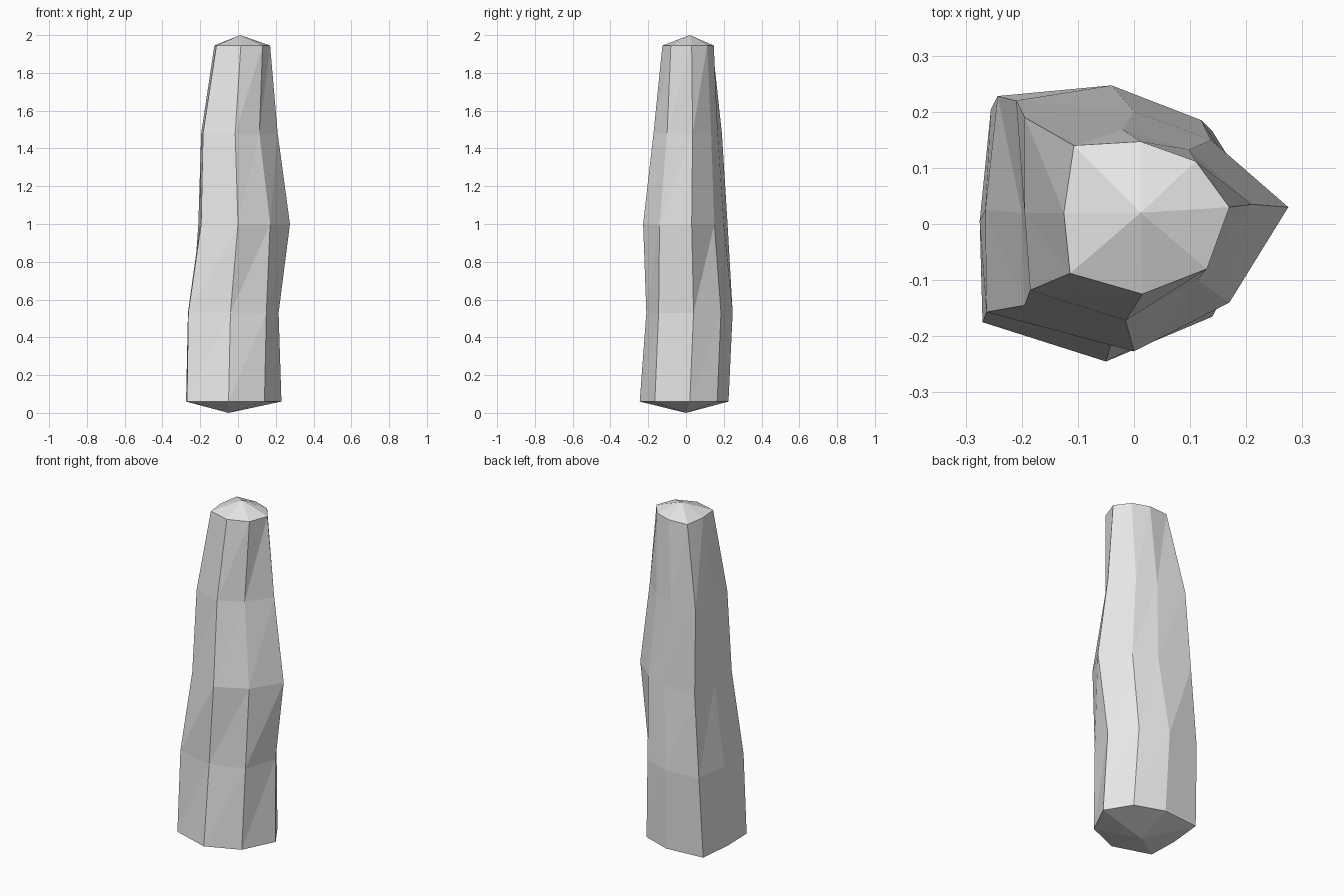
import bpy
import bmesh

cube = bpy.data.objects.get("Cube")
if cube:
    bpy.data.objects.remove(cube, do_unlink=True)

# Single pale grey stone colour
GREY = (0.8, 0.8, 0.8, 1.0)
stone = bpy.data.materials.new("pale_grey_stone")
stone.use_nodes = True
stone.diffuse_color = GREY
stone.node_tree.nodes["Principled BSDF"].inputs["Base Color"].default_value = GREY

# Irregular eight-sided sections, counter-clockwise from the +x side
SECTIONS = {
    0.06: [(.23, .02), (.14, .165), (-.03, .225), (-.255, .205),
           (-.275, .005), (-.27, -.175), (-.05, -.245), (.14, -.165)],
    0.53: [(.215, .04), (.12, .185), (-.04, .247), (-.243, .228),
           (-.265, .025), (-.263, -.157), (-.04, -.21), (.15, -.145)],
    1.00: [(.275, .03), (.137, .15), (0, .2), (-.21, .22),
           (-.2, .02), (-.195, -.145), (0, -.227), (.17, -.14)],
    1.48: [(.21, .035), (.098, .133), (-.02, .168), (-.195, .19),
           (-.195, .02), (-.185, -.118), (-.015, -.172), (.113, -.1)],
    1.945: [(.17, .03), (.11, .112), (.012, .147), (-.107, .14),
            (-.125, .02), (-.114, -.088), (.015, -.125), (.13, -.08)],
}

bm = bmesh.new()
rings = [[bm.verts.new((x, y, z)) for x, y in pts] for z, pts in SECTIONS.items()]
bottom_tip = bm.verts.new((-.05, 0, 0))
top_tip = bm.verts.new((.012, .02, 2))

# Faceted sides
for low, high in zip(rings, rings[1:]):
    for i in range(8):
        j = (i + 1) % 8
        bm.faces.new((low[i], low[j], high[j]))
        bm.faces.new((low[i], high[j], high[i]))

# Shallow pointed ends
for i in range(8):
    j = (i + 1) % 8
    bm.faces.new((rings[0][j], rings[0][i], bottom_tip))
    bm.faces.new((rings[-1][i], rings[-1][j], top_tip))

mesh = bpy.data.meshes.new("stone_pillar")
bm.to_mesh(mesh)
bm.free()
mesh.materials.append(stone)
pillar = bpy.data.objects.new("stone_pillar", mesh)
bpy.context.collection.objects.link(pillar)
